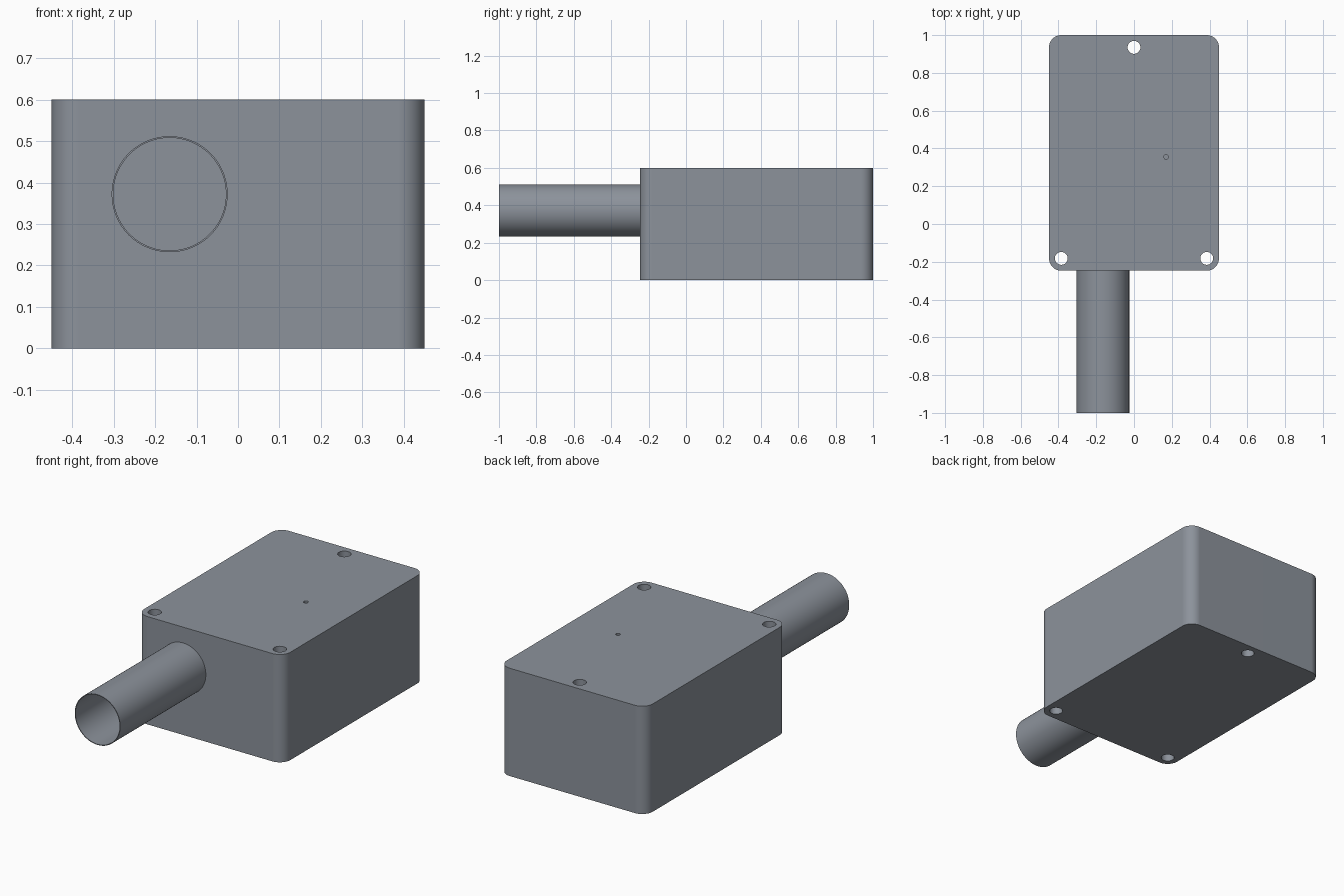
import bpy, bmesh, math

if "Cube" in bpy.data.objects:
    bpy.data.objects.remove(bpy.data.objects["Cube"])

Y0, Y1, H, W, R = -0.247, 1.0, 0.6, 0.45, 0.065

# Dark blue-grey metal
metal = bpy.data.materials.new("dark_metal")
metal.diffuse_color = (0.264, 0.29, 0.33, 1)
metal.use_nodes = True
metal.node_tree.nodes["Principled BSDF"].inputs["Base Color"].default_value = metal.diffuse_color


def finish(obj):
    obj.data.materials.clear()
    obj.data.materials.append(metal)
    bpy.ops.object.select_all(action='DESELECT')
    obj.select_set(True)
    bpy.context.view_layer.objects.active = obj
    bpy.ops.object.shade_smooth_by_angle(angle=math.radians(30))
    # Keeps the large flat walls evenly shaded beside the rounded corners
    obj.modifiers.new("flat_walls", 'WEIGHTED_NORMAL').keep_sharp = True


def new_object(name, bm):
    bmesh.ops.recalc_face_normals(bm, faces=bm.faces)
    mesh = bpy.data.meshes.new(name)
    bm.to_mesh(mesh)
    bm.free()
    obj = bpy.data.objects.new(name, mesh)
    bpy.context.collection.objects.link(obj)
    return obj


def rounded_outline():
    pts = []
    corners = [(W - R, Y1 - R), (-W + R, Y1 - R), (-W + R, Y0 + R), (W - R, Y0 + R)]
    for q, (cx, cy) in enumerate(corners):
        for i in range(13):
            a = math.pi / 2 * (q + i / 12)
            pts.append((cx + R * math.cos(a), cy + R * math.sin(a), 0))
    return pts


# Housing: rounded rectangle extruded upward
bm = bmesh.new()
base = bm.faces.new([bm.verts.new(p) for p in rounded_outline()])
top = bmesh.ops.extrude_face_region(bm, geom=[base])['geom']
bmesh.ops.translate(bm, vec=(0, 0, H), verts=[v for v in top if isinstance(v, bmesh.types.BMVert)])
# Extruding leaves the base in place only if it is still a face; close it otherwise
bmesh.ops.holes_fill(bm, edges=[e for e in bm.edges if e.is_boundary], sides=0)
housing = new_object("housing", bm)


# Three through bolt holes and one small blind hole in the lid
def drill(name, x, y, radius, z_low):
    bpy.ops.mesh.primitive_cylinder_add(vertices=48, radius=radius, depth=H + 0.1 - z_low,
                                        location=(x, y, (H + 0.1 + z_low) / 2))
    cutter = bpy.context.object
    cutter.name = name
    cutter.hide_render = True
    mod = housing.modifiers.new(name, 'BOOLEAN')
    mod.operation = 'DIFFERENCE'
    mod.solver = 'EXACT'
    mod.object = cutter
    bpy.context.view_layer.objects.active = housing
    bpy.ops.object.modifier_apply(modifier=name)
    bpy.data.objects.remove(cutter)


for x, y in ((0, Y1 - R), (-W + R, Y0 + R), (W - R, Y0 + R)):
    drill("bolt_hole", x, y, 0.034, -0.1)
drill("pin_hole", 0.17, 0.355, 0.012, H - 0.1)
finish(housing)

# Thin-walled open tube on the front, lathed from a rectangular wall section
bm = bmesh.new()
cx, cz, seg = -0.165, 0.372, 96
section = [(0.14, Y0), (0.14, -1.0), (0.136, -1.0), (0.136, Y0)]
rings = [[bm.verts.new((cx + r * math.cos(2 * math.pi * i / seg), y,
                        cz + r * math.sin(2 * math.pi * i / seg))) for i in range(seg)]
         for r, y in section]
for k in range(4):
    a, b = rings[k], rings[(k + 1) % 4]
    for i in range(seg):
        j = (i + 1) % seg
        bm.faces.new((a[i], a[j], b[j], b[i]))
finish(new_object("front_tube", bm))
